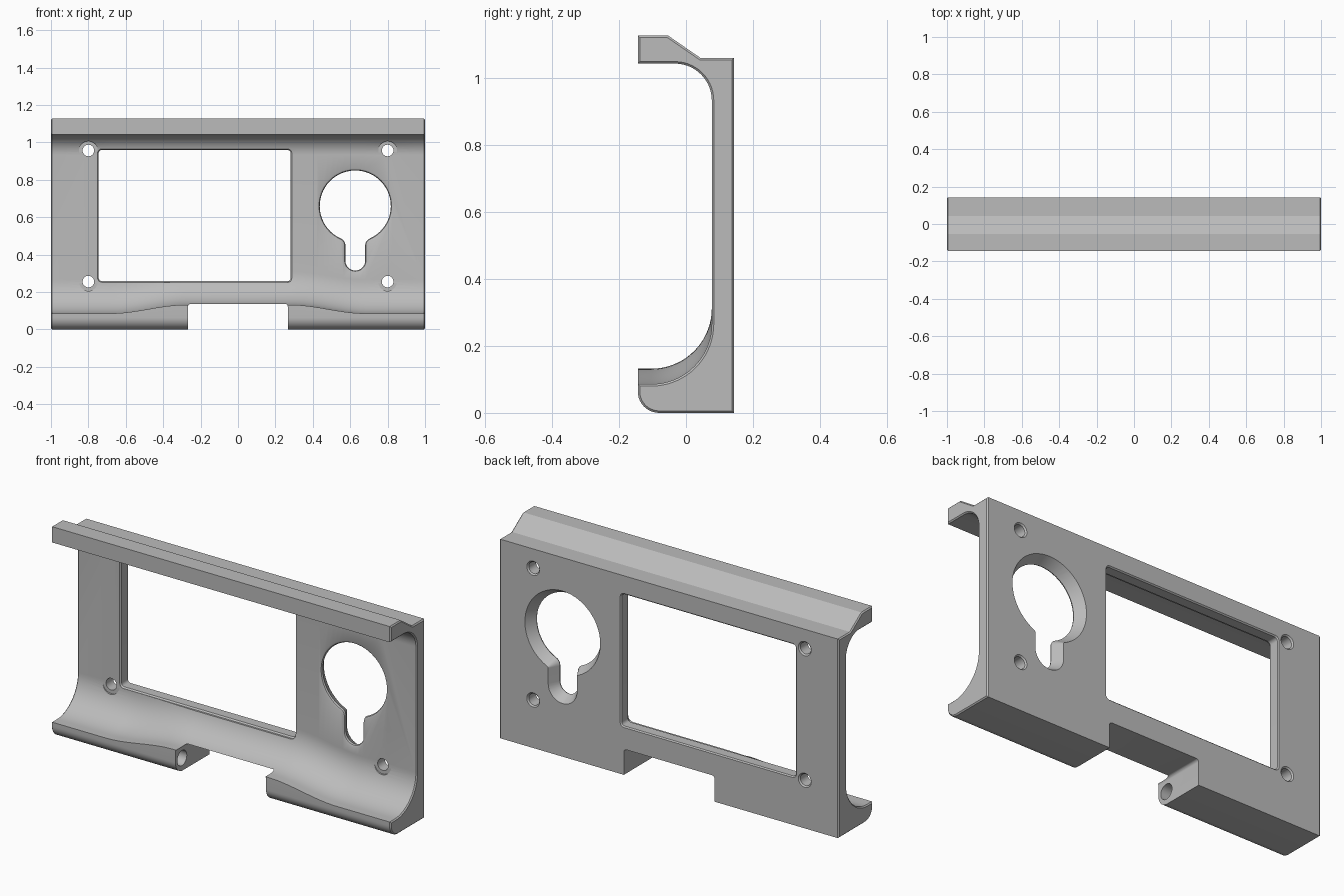
import bpy, bmesh
from math import sin, cos, pi, radians, sqrt, atan2
from mathutils import Vector

default = bpy.data.objects.get("Cube")
if default:
    bpy.data.objects.remove(default)

grey = bpy.data.materials.new("plain grey")
grey.use_nodes = True
COLOUR = (0.5, 0.5, 0.5, 1)
grey.diffuse_color = COLOUR
grey.node_tree.nodes["Principled BSDF"].inputs["Base Color"].default_value = COLOUR


def arc(cx, cy, r, start, end, n=12):
    """Points on an arc, angles in degrees."""
    angles = [radians(start + (end - start) * i / n) for i in range(n + 1)]
    return [(cx + r * cos(a), cy + r * sin(a)) for a in angles]


def rounded_rect(x0, x1, z0, z1, r):
    return (arc(x1 - r, z1 - r, r, 0, 90, 5) + arc(x0 + r, z1 - r, r, 90, 180, 5)
            + arc(x0 + r, z0 + r, r, 180, 270, 5) + arc(x1 - r, z0 + r, r, 270, 360, 5))


def inset(ring, d):
    """Move a counter-clockwise outline inward by d."""
    out = []
    for i, p in enumerate(ring):
        p, a, b = Vector(p), Vector(ring[i - 1]), Vector(ring[(i + 1) % len(ring)])
        u, v = (p - a).normalized(), (b - p).normalized()
        n1, n2 = Vector((-u.y, u.x)), Vector((-v.y, v.x))
        out.append(tuple(p + (n1 + n2) * d / (1 + n1.dot(n2))))
    return out


def loft(name, sections, axis):
    """Closed solid through (position, outline) sections along the x or y axis."""
    bm = bmesh.new()
    rings = []
    for t, ring in sections:
        rings.append([bm.verts.new((t, a, b) if axis == "x" else (a, t, b)) for a, b in ring])
    for r, s in zip(rings, rings[1:]):
        for i in range(len(r)):
            j = (i + 1) % len(r)
            bm.faces.new((r[i], r[j], s[j], s[i]))
    bm.faces.new(rings[0])
    bm.faces.new(rings[-1])
    bmesh.ops.recalc_face_normals(bm, faces=bm.faces)
    mesh = bpy.data.meshes.new(name)
    bm.to_mesh(mesh)
    bm.free()
    mesh.materials.append(grey)
    obj = bpy.data.objects.new(name, mesh)
    bpy.context.collection.objects.link(obj)
    return obj


FRONT, BACK, PLATE = -0.144, 0.143, 0.077


def profile(lip):
    """Side outline of the frame (y, z), with the lower lip at the given height."""
    return (arc(-0.08, 0.064, 0.064, 180, 270, 10)
            + [(BACK, 0), (BACK, 1.06), (0.043, 1.06), (-0.054, 1.127), (FRONT, 1.127), (FRONT, 1.043)]
            + arc(-0.033, 0.933, 0.11, 90, 0, 14)
            + arc(-0.103, lip + 0.18, 0.18, 0, -90, 18)
            + [(FRONT, lip)])


# Frame body: the lower lip swells smoothly toward the middle
half = []
for i in range(15):
    t = i / 14
    half.append((0.28 + 0.4 * t, 0.132 - 0.046 * t * t * (3 - 2 * t)))
EDGE = 0.006
half.append((1 - EDGE, 0.086))
stations = [(-x, h) for x, h in reversed(half)] + half
end = inset(profile(0.086), EDGE)
frame = loft("display_frame", [(-1, end)] + [(x, profile(h)) for x, h in stations] + [(1, end)], "x")
cutters = []

# Rectangular window with softened rims
window = []
for y, d in ((-0.3, 0.006), (PLATE, 0.006), (PLATE + 0.008, 0),
             (BACK - 0.006, 0), (BACK, 0.006), (0.3, 0.006)):
    window.append((y, rounded_rect(-0.745 - d, 0.282 + d, 0.258 - d, 0.96 + d, 0.018 + d)))
cutters.append(loft("window_cutter", window, "y"))


# Keyhole opening: round hole with a slot below, flaring toward the back
def keyhole(d):
    cx, cz, r, w, f = 0.627, 0.66, 0.19, 0.053, 0.04
    fx = w + f
    fz = -sqrt((r + f) ** 2 - fx ** 2)
    a = atan2(fz, fx) * 180 / pi
    pts = (arc(0, 0, r + d, a, 180 - a, 48)
           + arc(-fx, fz, f - d, -a, 0, 8)
           + arc(0, -0.292, w + d, 180, 360, 16)
           + arc(fx, fz, f - d, 180, 180 + a, 8))
    return [(cx + x, cz + z) for x, z in pts]


cutters.append(loft("keyhole_cutter", [(-0.3, keyhole(0.012)), (PLATE, keyhole(0.012)),
                                       (PLATE + 0.004, keyhole(0.004)), (PLATE + 0.012, keyhole(0)),
                                       (BACK, keyhole(0.032)), (0.3, keyhole(0.032))], "y"))

# Four screw holes with seats for the screw heads
for x in (-0.8, 0.8):
    for z in (0.256, 0.957):
        steps = ((-0.13, 0.05), (PLATE - 0.001, 0.05), (PLATE - 0.001, 0.031),
                 (BACK - 0.007, 0.031), (BACK, 0.038), (0.2, 0.038))
        cutters.append(loft("screw_hole_cutter",
                            [(y, arc(x, z, r, 0, 348.75, 31)) for y, r in steps], "y"))

# Notch in the bottom edge and the pin bore running into both lip ends
cutters.append(loft("notch_cutter", [(y, rounded_rect(-0.268, 0.266, -0.2, 0.137, 0.015))
                                     for y in (-0.3, 0.3)], "y"))
cutters.append(loft("pin_bore_cutter", [(x, arc(-0.088, 0.068, 0.04, 0, 348.75, 31))
                                        for x in (-0.45, 0.45)], "x"))

bpy.context.view_layer.objects.active = frame
for cutter in cutters:
    cutter.hide_render = True
    mod = frame.modifiers.new("cut", "BOOLEAN")
    mod.operation = "DIFFERENCE"
    mod.solver = "EXACT"
    mod.object = cutter
    bpy.ops.object.modifier_apply(modifier=mod.name)
    bpy.data.objects.remove(cutter)

# Smooth curves, crisp edges
for obj in bpy.context.selected_objects:
    obj.select_set(False)
frame.select_set(True)
bpy.ops.object.shade_smooth_by_angle(angle=radians(30))
